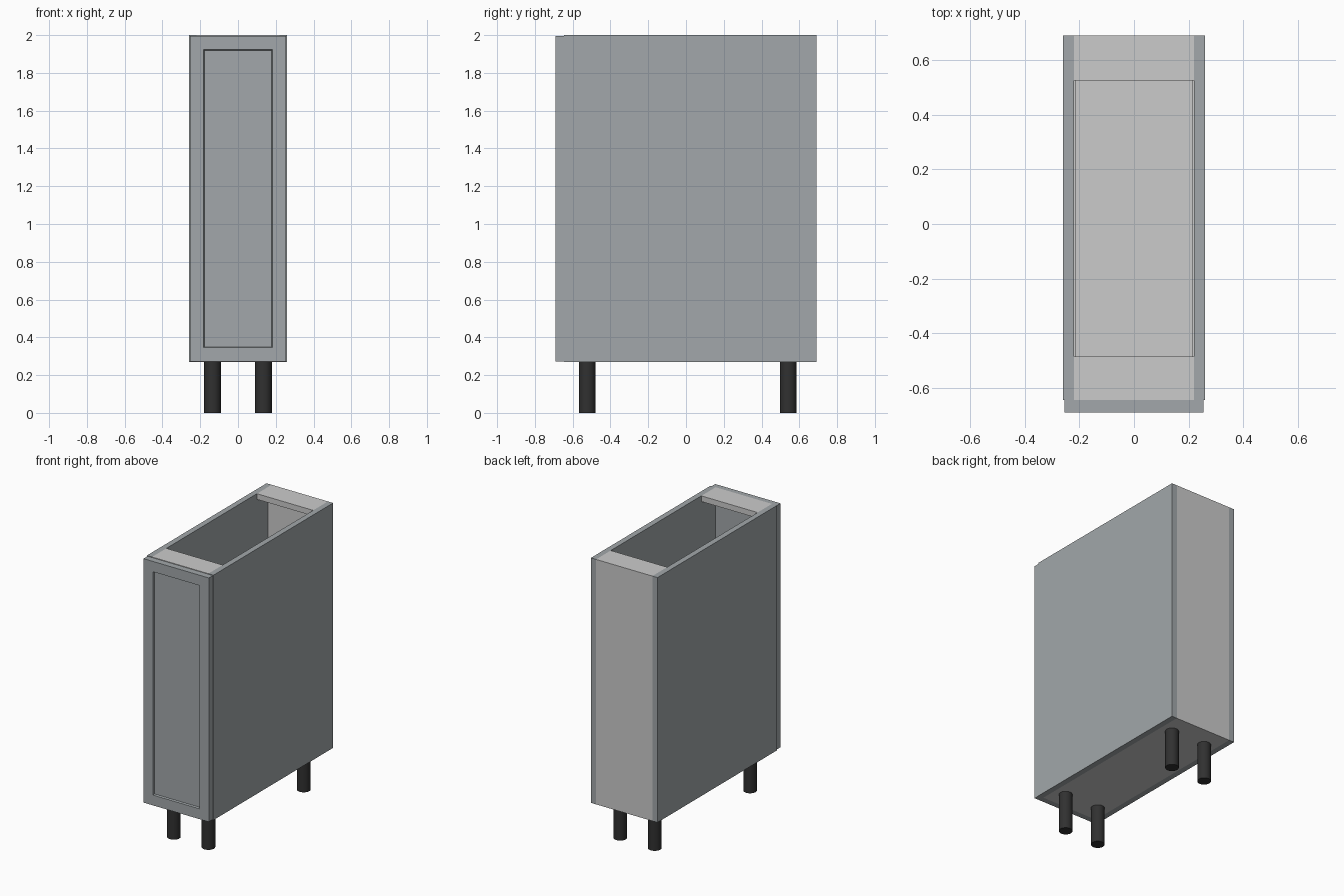
import bpy, bmesh

if "Cube" in bpy.data.objects:
    bpy.data.objects.remove(bpy.data.objects["Cube"])


def material(name, rgb):
    m = bpy.data.materials.new(name)
    m.diffuse_color = (*rgb, 1)
    m.use_nodes = True
    m.node_tree.nodes["Principled BSDF"].inputs["Base Color"].default_value = m.diffuse_color
    return m


paint = material("slate_paint", (0.36, 0.39, 0.405))
black = material("black_plastic", (0.03, 0.03, 0.03))


def box(name, x, y, z, mat=None):
    """Box from (min, max) ranges on each axis."""
    bpy.ops.mesh.primitive_cube_add(size=1)
    ob = bpy.context.object
    ob.name = name
    for v in ob.data.vertices:
        v.co = [r[0] if c < 0 else r[1] for c, r in zip(v.co, (x, y, z))]
    if mat:
        ob.data.materials.append(mat)
    return ob


FRONT, BACK, BOTTOM, TOP = -0.645, 0.69, 0.27, 2.0
INNER, OUTER, T = 0.22, 0.26, 0.04
inside = (-INNER, INNER)

# Carcass: painted sides, plain inner boards
box("side_panel_left", (-OUTER, -INNER), (FRONT, BACK), (BOTTOM, TOP), paint)
box("side_panel_right", (INNER, OUTER), (FRONT, BACK), (BOTTOM, TOP), paint)
box("back_panel", inside, (BACK - T, BACK), (BOTTOM, TOP))
box("bottom_panel", inside, (FRONT, BACK - T), (BOTTOM, BOTTOM + T))
box("top_rail_front", inside, (FRONT, -0.485), (TOP - T, TOP))
box("top_rail_back", inside, (0.525, BACK - T), (TOP - T, TOP))
box("shelf", (-0.215, 0.215), (-0.6, BACK - T), (1.12, 1.12 + T))

# Door with a recessed centre panel
door = box("door", (-0.255, 0.255), (-0.69, FRONT), (0.273, 1.996), paint)
bm = bmesh.new()
bm.from_mesh(door.data)
bm.normal_update()
face = min(bm.faces, key=lambda f: f.calc_center_median().y)
bmesh.ops.inset_region(bm, faces=[face], thickness=0.103)
bmesh.ops.inset_region(bm, faces=[face], thickness=0.005, depth=-0.014)
bm.to_mesh(door.data)
bm.free()

# Four round legs
for side, x in (("left", -0.135), ("right", 0.135)):
    for end, y in (("front", -0.523), ("back", 0.541)):
        bpy.ops.mesh.primitive_cylinder_add(
            vertices=32, radius=0.044, depth=BOTTOM, location=(x, y, BOTTOM / 2))
        leg = bpy.context.object
        leg.name = f"leg_{end}_{side}"
        leg.data.materials.append(black)
        bpy.ops.object.shade_smooth_by_angle()
